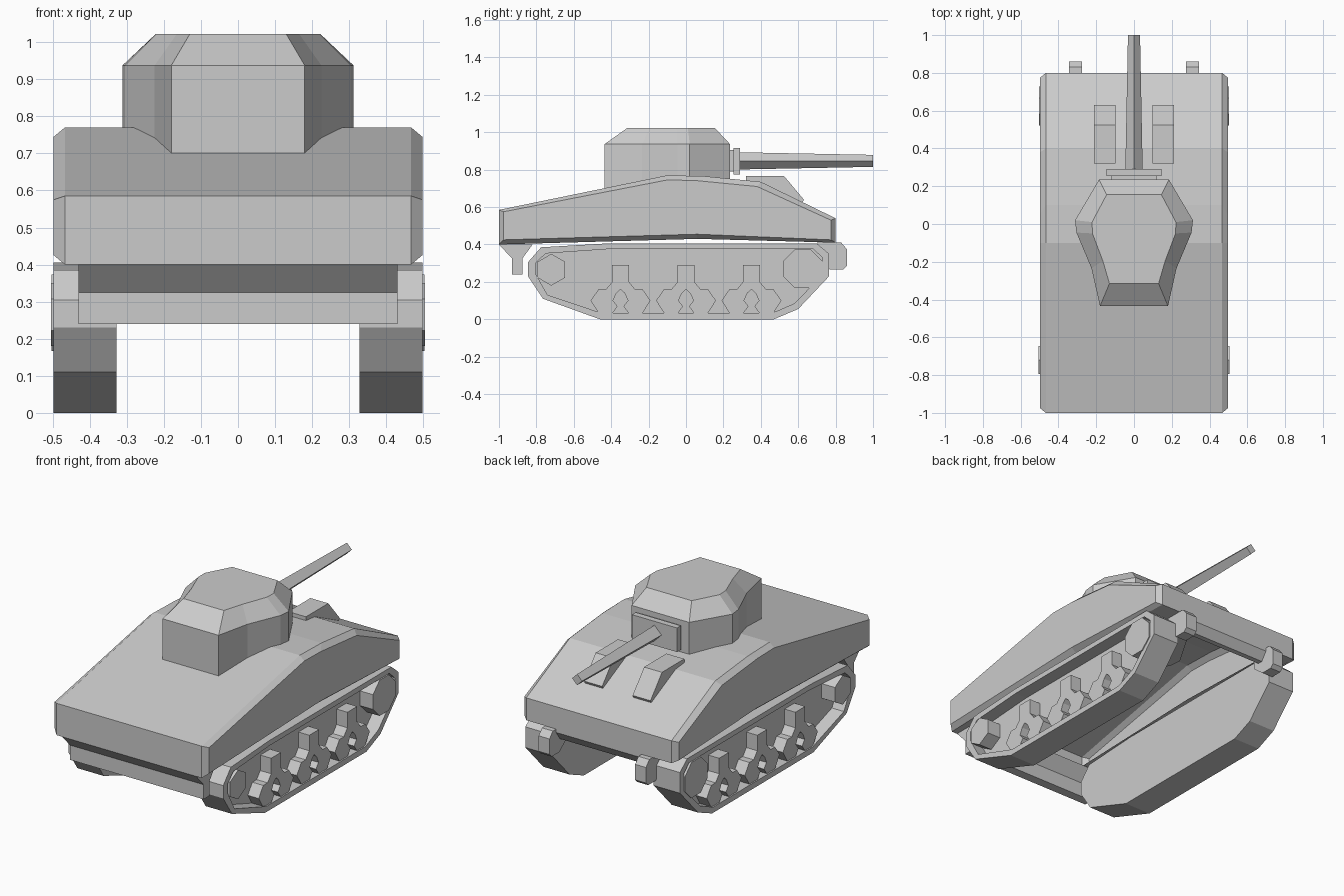
import bpy, bmesh, math

if "Cube" in bpy.data.objects:
    bpy.data.objects.remove(bpy.data.objects["Cube"])


def loft(name, rings, mirror=False, open_bottom=False):
    """Bridge equal-length rings of 3D points and cap both ends."""
    bm = bmesh.new()
    loops = [[bm.verts.new(p) for p in ring] for ring in rings]
    n = len(loops[0])
    for a, b in zip(loops, loops[1:]):
        for i in range(n):
            j = (i + 1) % n
            bm.faces.new((a[i], a[j], b[j], b[i]))
    bm.faces.new(loops[0])
    bm.faces.new(loops[-1])
    bmesh.ops.recalc_face_normals(bm, faces=bm.faces)
    if open_bottom:
        floor = [f for f in bm.faces
                 if f.normal.z < -.9 and abs(f.calc_center_median().x) < .01]
        bmesh.ops.delete(bm, geom=floor, context='FACES')
    mesh = bpy.data.meshes.new(name)
    bm.to_mesh(mesh)
    bm.free()
    obj = bpy.data.objects.new(name, mesh)
    bpy.context.collection.objects.link(obj)
    if mirror:
        obj.modifiers.new("mirror", 'MIRROR').use_mirror_merge = False
    return obj


def side(profile, x):
    """Place a (y, z) profile at a given x."""
    return [(x, y, z) for y, z in profile]


def slab(name, profile, x0, x1, mirror=False):
    return loft(name, [side(profile, x0), side(profile, x1)], mirror)


def polygon(y, z, r, n, turn=0.0):
    return [(y + r * math.cos(turn + 2 * math.pi * i / n),
             z + r * math.sin(turn + 2 * math.pi * i / n)) for i in range(n)]


def box(y0, y1, z0, z1):
    return [(y0, z0), (y1, z0), (y1, z1), (y0, z1)]


# Upper hull: hollow shell, bevelled sides, floor only over the tracks
hull = [(-1, .40), (.06, .43), (.80, .41), (.80, .54),
        (.40, .735), (.10, .765), (-.10, .77), (-1, .585)]
panel = [(-.975, .425), (.06, .455), (.775, .425), (.775, .53),
         (.38, .71), (.05, .742), (-.10, .745), (-.975, .575)]
loft("hull", [side(panel, -.497), side(hull, -.467), side(hull, -.33),
              side(hull, .33), side(hull, .467), side(panel, .497)], open_bottom=True)

# Lower bow between the drive housings
slab("lower_bow", [(.80, .42), (.80, .39), (.765, .34), (.735, .34), (.76, .42)], -.275, .275)

# Bracket under the end plate
slab("tail_bracket", [(-1, .40), (-.93, .325), (-.93, .24), (-.875, .24),
                      (-.875, .325), (-.82, .40)], -.43, .43)

# Tracks with recessed outer faces
belt = [(-.46, 0), (-.765, .11), (-.845, .23), (-.845, .305), (-.775, .385),
        (-.43, .405), (.70, .405), (.765, .35), (.765, .23), (.60, .055), (.47, 0)]
inset = [(-.45, .033), (-.74, .13), (-.805, .245), (-.805, .30), (-.75, .352),
         (-.42, .375), (.68, .375), (.73, .33), (.73, .24), (.58, .085), (.46, .033)]
loft("track", [side(belt, .328), side(belt, .497), side(inset, .497), side(inset, .42)], True)

# End wheels
slab("idler_wheel", polygon(-.72, .265, .085, 6, math.pi / 6), .41, .505, True)
slab("drive_wheel", polygon(.625, .27, .112, 8, math.pi / 8), .41, .503, True)

# Bogies: paired road wheels joined by a bracket
half = [(.0, .16), (.022, .14), (.04, .10), (.016, .07), (.042, .034), (.118, .034),
        (.16, .10), (.118, .16), (.078, .16), (.045, .20), (.045, .29)]
bogie = half + [(-y, z) for y, z in reversed(half[1:])]
for i, y0 in enumerate((-.35, 0, .35)):
    slab(f"bogie_{i + 1}", [(y + y0, z) for y, z in bogie], .41, .49, True)

# Drive housings at the nose
slab("drive_housing", [(.70, .41), (.83, .41), (.86, .375), (.86, .285),
                       (.84, .265), (.77, .265), (.70, .32)], .275, .345, True)

# Hatch hoods
slab("hatch_hood", [(.32, .74), (.32, .765), (.525, .765), (.63, .64), (.62, .62)],
     .098, .213, True)


# Turret with a bevelled roof
def outline(pts, z):
    return [(x, y, z) for x, y in pts] + [(-x, y, z) for x, y in reversed(pts)]


wall = [(.18, -.435), (.225, -.235), (.305, -.045), (.312, .02), (.185, .235)]
roof = [(.13, -.315), (.165, -.195), (.22, -.05), (.222, .01), (.145, .155)]
loft("turret", [outline(wall, .685), outline(wall, .937), outline(roof, 1.022)])

# Gun mount and tapered four-sided barrel
slab("gun_mount", box(.22, .255, .79, .905), -.12, .12)
slab("gun_shield", box(.255, .29, .775, .915), -.145, .145)
loft("barrel", [[(a, y, b) for a, b in polygon(0, .847, r, 4)]
                for y, r in ((.28, .046), (1.0, .032))])
